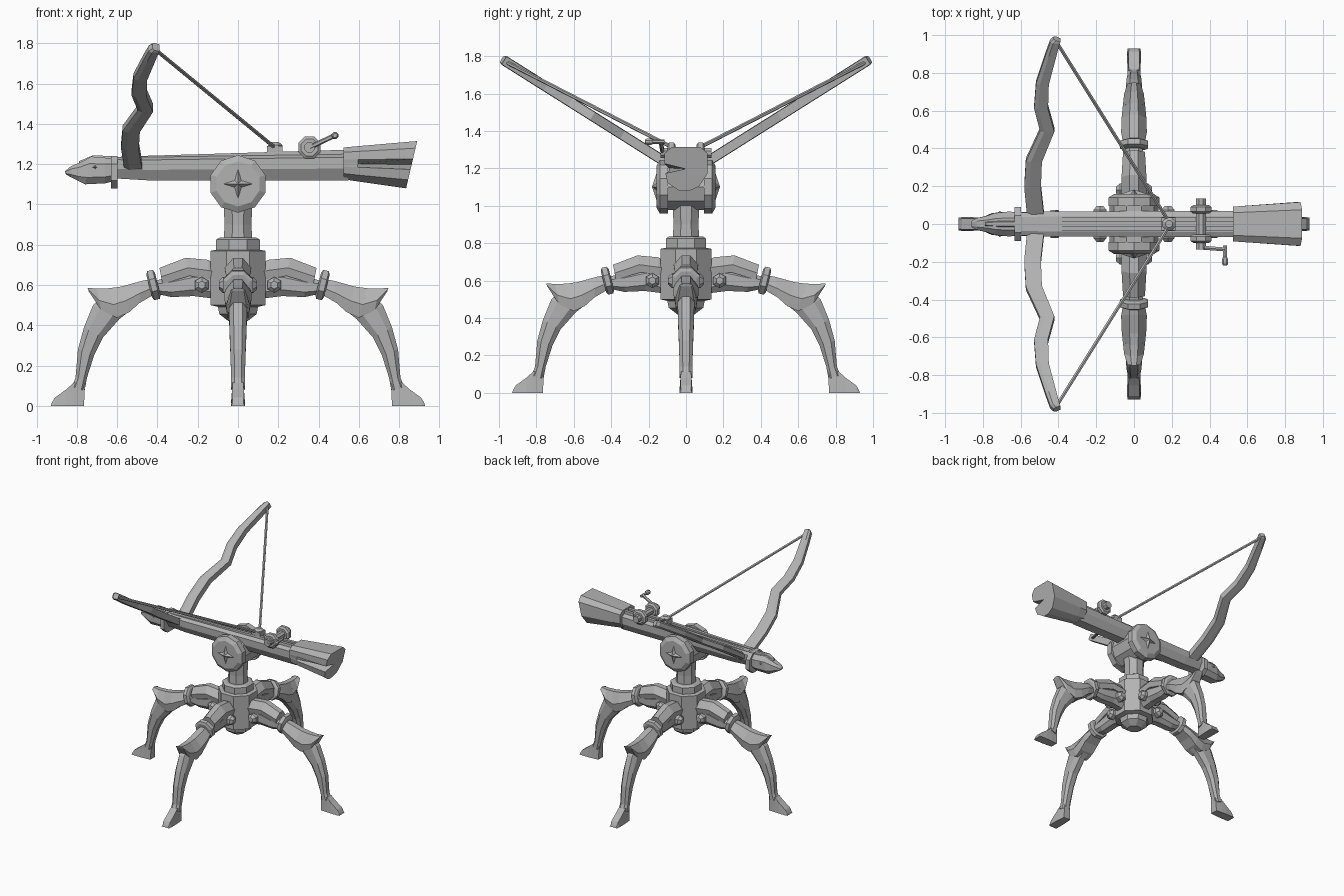
import bpy, bmesh, math
from mathutils import Matrix, Vector

cube = bpy.data.objects.get("Cube")
if cube:
    bpy.data.objects.remove(cube)

grey = bpy.data.materials.new("stone_grey")
grey.use_nodes = True
COLOUR = (0.45, 0.45, 0.45, 1)
grey.diffuse_color = COLOUR
grey.node_tree.nodes["Principled BSDF"].inputs["Base Color"].default_value = COLOUR

I = Matrix.Identity(4)
AXIS = {"x": Matrix.Rotation(math.pi / 2, 4, "Y"),
        "y": Matrix.Rotation(-math.pi / 2, 4, "X"), "z": I}


def finish(name, bm, m=I):
    bm.transform(m)
    bmesh.ops.recalc_face_normals(bm, faces=bm.faces)
    me = bpy.data.meshes.new(name)
    bm.to_mesh(me)
    bm.free()
    me.materials.append(grey)
    ob = bpy.data.objects.new(name, me)
    bpy.context.collection.objects.link(ob)
    return ob


def skin(name, rings, m=I):
    """Bridge equal rings of points and cap both ends."""
    bm = bmesh.new()
    loops = [[bm.verts.new(p) for p in r] for r in rings]
    n = len(loops[0])
    for a, b in zip(loops, loops[1:]):
        for i in range(n):
            j = (i + 1) % n
            bm.faces.new((a[i], a[j], b[j], b[i]))
    bm.faces.new(loops[0])
    bm.faces.new(loops[-1])
    return finish(name, bm, m)


def loft(name, stations, section, m=I):
    """Each station is upper point, lower point and half width."""
    rings = []
    for i, (ax, az, bx, bz, w) in enumerate(stations):
        pts = section(i) if callable(section) else section
        rings.append([(ax + (bx - ax) * s, f * w, az + (bz - az) * s) for s, f in pts])
    return skin(name, rings, m)


def turned(name, profile, sides, axis="z", at=(0, 0, 0), m=I, spin=0.5):
    """Faceted turned part from (radius, height) pairs."""
    step = math.tau / sides
    rings = [[(r * math.cos((k + spin) * step), r * math.sin((k + spin) * step), h)
              for k in range(sides)] for r, h in profile]
    return skin(name, rings, m @ Matrix.Translation(at) @ AXIS[axis])


def rod(name, a, b, r, sides=6, m=I):
    a, b = Vector(a), Vector(b)
    d = b - a
    turn = d.to_track_quat("Z", "Y").to_matrix().to_4x4()
    return turned(name, [(r, 0), (r, d.length)], sides, m=m @ Matrix.Translation(a) @ turn)


def box(name, lo, hi, m=I):
    ring = lambda z: [(lo[0], lo[1], z), (hi[0], lo[1], z), (hi[0], hi[1], z), (lo[0], hi[1], z)]
    return skin(name, [ring(lo[2]), ring(hi[2])], m)


def star(name, centre, outer, inner, height, side):
    """Four-pointed raised star facing +y or -y."""
    bm = bmesh.new()
    c = Vector(centre)
    ring = []
    for k in range(8):
        r = inner if k % 2 else outer
        t = k * math.pi / 4
        ring.append(bm.verts.new(c + Vector((r * math.cos(t), 0, r * math.sin(t)))))
    tip = bm.verts.new(c + Vector((0, side * height, 0)))
    for k in range(8):
        bm.faces.new((ring[k], ring[(k + 1) % 8], tip))
    bm.faces.new(ring)
    return finish(name, bm)


OCT = [(0, .5), (.25, 1), (.75, 1), (1, .5), (1, -.5), (.75, -1), (.25, -1), (0, -.5)]
RIDGE = [(0, .35), (.55, 1), (1, .85), (1, -.85), (.55, -1), (0, -.35)]

# Central hub and column
turned("hub", [(.1, .49), (.147, .5), (.147, .77), (.12, .775)], 8)
turned("hub_base", [(.05, .42), (.1, .455), (.11, .5)], 8)
turned("hub_collar", [(.117, .76), (.117, .825), (.1, .835)], 8)
turned("column", [(.078, .8), (.072, .9), (.078, 1.02)], 8)

# Four legs
for i, side in enumerate(("left", "back", "right", "front")):
    m = Matrix.Rotation(i * math.pi / 2, 4, "Z")
    loft(side + "_thigh", [(.1, .66, .1, .53, .05), (.22, .67, .22, .545, .05),
                           (.33, .64, .33, .54, .048), (.42, .62, .4, .555, .045)], OCT, m)
    loft(side + "_thigh_plate", [(.1, .70, .1, .63, .06), (.15, .725, .15, .63, .065),
                                 (.26, .735, .24, .645, .066), (.39, .685, .375, .605, .058)], RIDGE, m)
    ring = Matrix.Translation((.42, 0, .6)) @ Matrix.Rotation(math.radians(14), 4, "Y")
    turned(side + "_knee_band", [(.062, -.022), (.08, -.014), (.08, .014), (.062, .022)], 8,
           "x", m=m @ ring)
    loft(side + "_knee_guard", [(.43, .63, .43, .545, .058), (.48, .62, .49, .51, .068),
                                (.58, .592, .54, .465, .066), (.64, .584, .6, .437, .06),
                                (.7, .582, .68, .475, .052), (.748, .586, .742, .57, .035)], RIDGE, m)
    loft(side + "_shin", [(.66, .56, .54, .47, .045), (.72, .5, .59, .43, .045),
                          (.765, .39, .67, .34, .042), (.795, .28, .715, .25, .038),
                          (.807, .14, .75, .14, .034), (.825, .095, .762, .075, .034)], OCT, m)
    loft(side + "_foot", [(.76, .11, .765, 0, .03), (.815, .115, .815, 0, .034),
                          (.855, .08, .855, 0, .036), (.91, .04, .915, 0, .036),
                          (.925, .015, .93, 0, .033)], [(0, .8), (1, 1), (1, -1), (0, -.8)], m)
    for s, label in ((1, "a"), (-1, "b")):
        prof = [(.04, .03 * s), (.04, .075 * s), (.02, .095 * s)]
        turned(side + "_thigh_boss_" + label, prof, 6, "y", (.18, 0, .6), m)

# Pivot joint with star-faced discs
turned("pivot_drum", [(.13, -.115), (.13, .115)], 10, "y", (0, 0, 1.102), spin=0)
for s, label in ((1, "back"), (-1, "front")):
    turned(label + "_pivot_disc", [(.143, .095 * s), (.143, .14 * s), (.112, .158 * s)], 10,
           "y", (0, 0, 1.102), spin=.5)
    star(label + "_pivot_star", (0, .157 * s, 1.102), .075, .025, .025, s)
    star(label + "_eye", (-.71, .056 * s, 1.185), .02, .008, .012, s)

# Stock and arrow rails
STOCK = [(0, .6), (.12, 1), (.55, 1), (1, .55), (1, -.55), (.55, -1), (.12, -1), (0, -.6)]
loft("stock", [(-.62, 1.235, -.62, 1.13, .06), (-.45, 1.235, -.45, 1.12, .066),
               (.55, 1.25, .55, 1.12, .07)], STOCK)
for s, label in ((1, "back"), (-1, "front")):
    skin(label + "_rail", [[(x, s * y, z) for y, z in ((.012, 1.2), (.04, 1.2), (.036, top), (.012, top))]
                           for x, top in ((-.58, 1.238), (.55, 1.272))])

# Split fishtail butt, notched on its front side
def butt_section(i):
    depth = (0, .02, .95)[i]
    return [(0, .65), (.15, 1), (.6, 1), (.9, .6), (1, .15), (1, -.3), (.82, -.85), (.6, -.95),
            (.5, depth - .97), (.38, -1), (.15, -1), (0, -.65)]

loft("butt", [(.525, 1.283, .525, 1.125, .092), (.6, 1.29, .59, 1.115, .097),
              (.89, 1.315, .835, 1.08, .116)], butt_section)

# Carved head and neck collar
loft("head", [(-.86, 1.165, -.855, 1.15, .018), (-.83, 1.19, -.83, 1.135, .032),
              (-.78, 1.21, -.79, 1.115, .042), (-.73, 1.238, -.76, 1.1, .058),
              (-.66, 1.232, -.66, 1.105, .066), (-.6, 1.23, -.6, 1.12, .06)], OCT)
loft("head_crest", [(-.79, 1.215, -.79, 1.18, .015), (-.72, 1.244, -.72, 1.18, .034),
                    (-.62, 1.24, -.62, 1.18, .03)], RIDGE)
loft("neck_collar", [(-.632, 1.24, -.632, 1.08, .09), (-.598, 1.24, -.598, 1.08, .09)], OCT)

# Recurved bow limbs and string
slope = math.atan(.63)
LIMB = ((.04, -.52, .09), (.2, -.537, .088), (.34, -.53, .085), (.5, -.46, .076), (.62, -.492, .074),
        (.75, -.485, .068), (.9, -.44, .058), (.97, -.418, .05))
for s, label in ((1, "back"), (-1, "front")):
    c, n = math.cos(slope), math.sin(slope)
    m = Matrix(((0, 0, 1, 0), (s * c, -s * n, 0, 0), (n, c, 0, 1.165), (0, 0, 0, 1)))
    stations = [(y / c, x - w / 2, y / c, x + w / 2, .027) for y, x, w in LIMB]
    stations.append((1.165, -.425, 1.15, -.39, .022))
    loft(label + "_bow_limb", stations,
         [(0, .6), (.3, 1), (1, .9), (1, -.9), (.3, -1), (0, -.6)], m)
    rod(label + "_bowstring", (-.405, s * .955, 1.765), (.18, s * .02, 1.285), .0105, 6)

# String catch
box("string_catch", (.145, -.035, 1.24), (.22, .035, 1.29))
turned("catch_nut", [(.038, 1.27), (.038, 1.295), (.02, 1.31)], 8, at=(.185, 0, 0))

# Windlass and crank
turned("windlass_axle", [(.028, -.135), (.028, .135)], 8, "y", (.355, 0, 1.283))
for s, label in ((1, "back"), (-1, "front")):
    turned(label + "_windlass_spool", [(.045, .055 * s), (.06, .065 * s), (.06, .09 * s), (.045, .1 * s)],
           8, "y", (.355, 0, 1.283))
rod("crank_arm", (.355, -.125, 1.283), (.485, -.135, 1.345), .012)
rod("crank_handle", (.482, -.115, 1.343), (.482, -.2, 1.343), .011)
turned("crank_knob", [(.011, -.22), (.018, -.21), (.018, -.185), (.011, -.175)], 8, "y", (.482, 0, 1.343))
